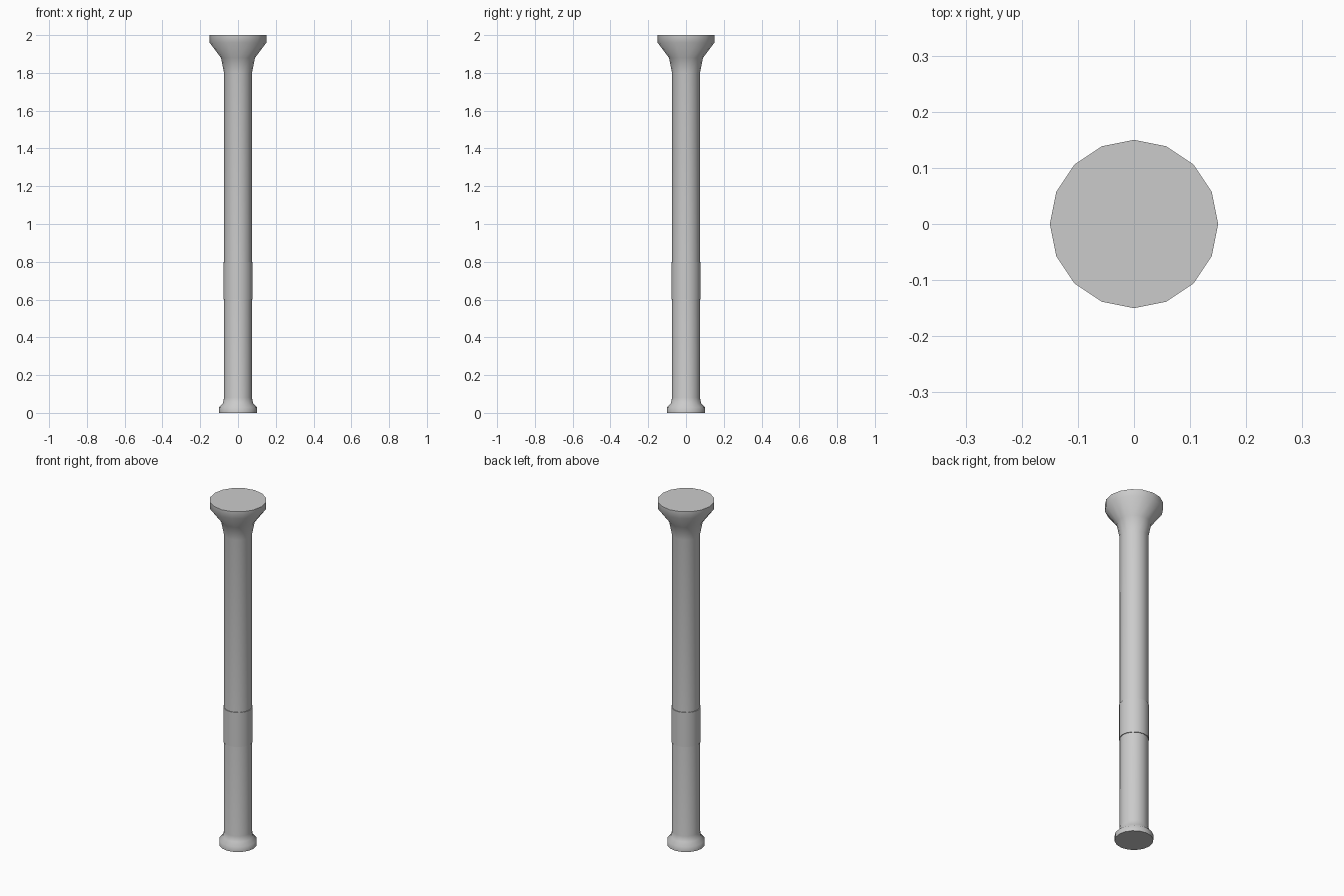
import bpy, bmesh
from math import cos, sin, tau, radians

cube = bpy.data.objects.get("Cube")
if cube:
    bpy.data.objects.remove(cube, do_unlink=True)

SIDES = 16

stone = bpy.data.materials.new("light_grey")
stone.use_nodes = True
colour = (0.6, 0.6, 0.6, 1)
stone.diffuse_color = colour
stone.node_tree.nodes["Principled BSDF"].inputs["Base Color"].default_value = colour


def turned_part(name, profile):
    """Closed, smooth-sided part turned around z from (radius, height) pairs."""
    bm = bmesh.new()
    rings = [[bm.verts.new((r * cos(tau * i / SIDES), r * sin(tau * i / SIDES), z))
              for i in range(SIDES)] for r, z in profile]
    for low, high in zip(rings, rings[1:]):
        for i in range(SIDES):
            j = (i + 1) % SIDES
            bm.faces.new((low[i], low[j], high[j], high[i]))
    bm.faces.new(rings[0][::-1])
    bm.faces.new(rings[-1])
    mesh = bpy.data.meshes.new(name)
    bm.to_mesh(mesh)
    bm.free()
    mesh.materials.append(stone)
    obj = bpy.data.objects.new(name, mesh)
    bpy.context.collection.objects.link(obj)
    bpy.ops.object.select_all(action='DESELECT')
    obj.select_set(True)
    bpy.context.view_layer.objects.active = obj
    bpy.ops.object.shade_smooth_by_angle(angle=radians(60))
    return obj


# Shaft with moulded foot and flared capital
turned_part("column", [(0.10, 0), (0.10, 0.03), (0.08, 0.05), (0.074, 0.08),
                       (0.074, 1.80), (0.09, 1.88), (0.15, 1.96), (0.15, 2.0)])

# Slightly wider band around the shaft
turned_part("shaft_band", [(0.078, 0.60), (0.078, 0.80)])
